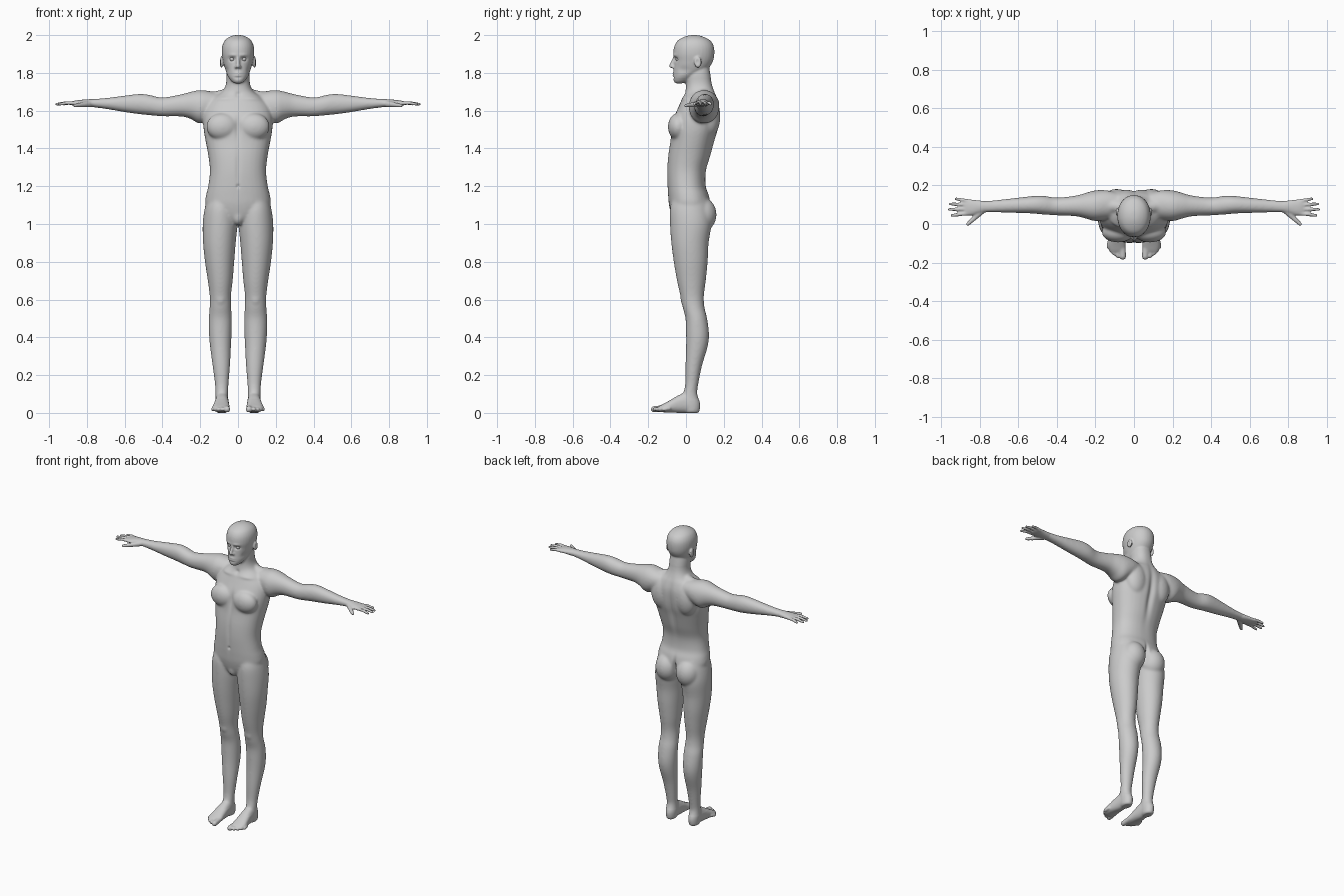
import bpy, bmesh, math
from mathutils import Vector, Matrix

bm = bmesh.new()


def spline(rows, steps=4):
    """Catmull-Rom interpolation through section rows."""
    out = []
    for i in range(len(rows) - 1):
        a, b, c, d = (rows[max(0, min(len(rows) - 1, i + k))] for k in (-1, 0, 1, 2))
        for s in range(steps):
            t = s / steps
            out.append([q + .5 * t * (r - p + t * (2 * p - 5 * q + 4 * r - e + t * (3 * (q - r) + e - p)))
                        for p, q, r, e in zip(a, b, c, d)])
    return out + [list(rows[-1])]


def loft(axis, rows, power=2.0, n=32):
    """Skin rows of (station, centre 1, centre 2, radius 1, radius 2) along an axis."""
    rings = []
    for t, c1, c2, r1, r2 in spline(rows):
        ring = []
        for k in range(n):
            a = 2 * math.pi * k / n
            u, w = math.cos(a), math.sin(a)
            u = c1 + r1 * math.copysign(abs(u) ** (2 / power), u)
            w = c2 + r2 * math.copysign(abs(w) ** (2 / power), w)
            ring.append(bm.verts.new({'x': (t, u, w), 'y': (u, t, w), 'z': (u, w, t)}[axis]))
        rings.append(ring)
    for p, q in zip(rings, rings[1:]):
        for k in range(n):
            bm.faces.new((p[k], p[(k + 1) % n], q[(k + 1) % n], q[k]))
    bm.faces.new(rings[0][::-1])
    bm.faces.new(rings[-1])


def front_back(rows):
    """Turn (z, front y, back y, half width) into loft rows centred on x = 0."""
    return [(z, 0, (f + b) / 2, w, (b - f) / 2) for z, f, b, w in rows]


def ball(c, r):
    bmesh.ops.create_uvsphere(bm, u_segments=24, v_segments=16, radius=1,
                              matrix=Matrix.Translation(c) @ Matrix.Diagonal((*r, 1)))


def capsule(p, q, r1, r2):
    p, q = Vector(p), Vector(q)
    m = Matrix.Translation((p + q) / 2) @ (q - p).to_track_quat('Z', 'Y').to_matrix().to_4x4()
    bmesh.ops.create_cone(bm, cap_ends=True, segments=20, radius1=r1, radius2=r2,
                          depth=(q - p).length, matrix=m)
    ball(p, (r1,) * 3)
    ball(q, (r2,) * 3)


# Leg
loft('z', [(1.14, .09, .02, .07, .09), (1.08, .094, .02, .083, .105), (1.0, .095, .025, .092, .11),
           (.9, .0985, .021, .0865, .099), (.8, .0975, .025, .0775, .09), (.7, .094, .0285, .066, .0765),
           (.62, .0935, .0325, .0565, .0625), (.56, .093, .04, .057, .058), (.5, .094, .0545, .061, .0575),
           (.42, .094, .061, .06, .061), (.35, .0925, .0575, .0555, .0575), (.25, .0885, .041, .0465, .044),
           (.15, .086, .03, .036, .035), (.1, .086, .0225, .034, .0375), (.05, .085, .0275, .035, .0475),
           (.012, .085, .03, .031, .042), (0, .085, .03, .024, .034)])
ball((.093, -.004, .605), (.03, .026, .042))

# Foot and toes
loft('y', [(.04, .085, .04, .033, .04), (0, .085, .053, .035, .053), (-.04, .086, .047, .038, .047),
           (-.08, .088, .036, .042, .034), (-.11, .089, .028, .046, .025), (-.135, .088, .022, .042, .018),
           (-.148, .088, .02, .034, .012)], 2.3)
for x0, y0, x1, y1, r in [(.06, -.125, .058, -.169, .017), (.083, -.125, .084, -.166, .0115),
                          (.101, -.115, .104, -.153, .011), (.116, -.105, .12, -.137, .0105),
                          (.128, -.09, .133, -.118, .0105)]:
    capsule((x0, y0, .024), (x1, y1, .019), r, r)

# Arm and palm
loft('x', [(.08, .10, 1.64, .06, .05), (.14, .10, 1.632, .075, .07), (.2, .095, 1.62, .08, .089),
           (.25, .095, 1.628, .067, .072), (.3, .094, 1.628, .054, .059), (.4, .091, 1.62, .046, .05),
           (.47, .098, 1.63, .049, .054), (.52, .1, 1.635, .046, .054), (.6, .097, 1.636, .04, .044),
           (.7, .093, 1.638, .033, .029), (.77, .09, 1.64, .03, .022), (.8, .089, 1.64, .033, .02),
           (.84, .086, 1.64, .041, .0165), (.87, .087, 1.639, .043, .013), (.885, .087, 1.638, .036, .008)], 2.1)

# Fingers and thumb
for x0, y0, x1, y1 in [(.86, .055, .946, .045), (.865, .077, .96, .076),
                       (.86, .099, .954, .104), (.855, .118, .925, .131)]:
    mid = ((x0 + x1) / 2, (y0 + y1) / 2, 1.641)
    capsule((x0, y0, 1.639), mid, .0105, .0095)
    capsule(mid, (x1, y1, 1.634), .0095, .008)
capsule((.79, .068, 1.635), (.835, .025, 1.63), .017, .0125)
capsule((.835, .025, 1.63), (.864, -.001, 1.627), .0125, .0095)

# Paired muscle masses: chest, shoulder blade, trapezius, buttock
ball((.083, -.042, 1.515), (.085, .054, .072))
ball((.09, .125, 1.57), (.075, .057, .11))
capsule((.03, .085, 1.69), (.17, .1, 1.655), .034, .036)
ball((.077, .083, 1.05), (.078, .079, .092))

# Ear and nostril
ball((.088, .063, 1.856), (.0095, .02, .03))
ball((.011, -.068, 1.831), (.008, .01, .008))

# Mirror all paired parts
copy = bmesh.ops.duplicate(bm, geom=bm.verts[:] + bm.edges[:] + bm.faces[:])
for g in copy['geom']:
    if isinstance(g, bmesh.types.BMVert):
        g.co.x *= -1

# Torso and neck
loft('z', front_back([(1.0, -.05, .06, .06), (1.04, -.075, .12, .13), (1.1, -.09, .13, .172),
                      (1.15, -.095, .122, .17), (1.2, -.098, .105, .158), (1.28, -.1, .106, .149),
                      (1.36, -.095, .13, .157), (1.44, -.083, .152, .172), (1.5, -.078, .17, .182),
                      (1.56, -.066, .178, .184), (1.62, -.04, .178, .172), (1.67, -.018, .165, .13),
                      (1.7, -.004, .152, .085), (1.74, 0, .138, .064), (1.8, 0, .128, .06),
                      (1.85, .02, .12, .05)]), 2.25)
ball((0, -.042, 1.04), (.034, .038, .048))

# Head
loft('z', front_back([(1.744, -.058, -.02, .02), (1.758, -.067, .02, .038), (1.79, -.067, .07, .058),
                      (1.82, -.065, .115, .069), (1.86, -.063, .142, .079), (1.9, -.067, .15, .086),
                      (1.94, -.062, .147, .084), (1.97, -.045, .13, .071), (1.988, -.016, .1, .05),
                      (1.998, .015, .07, .025), (2.0, .035, .05, .008)]), 2.1)
capsule((0, -.06, 1.884), (0, -.079, 1.836), .008, .011)

bmesh.ops.recalc_face_normals(bm, faces=bm.faces)
mesh = bpy.data.meshes.new("body")
bm.to_mesh(mesh)
bm.free()
body = bpy.data.objects.new("body", mesh)
bpy.context.collection.objects.link(body)

# Fuse the parts into one skin
rem = body.modifiers.new("fuse", 'REMESH')
rem.mode = 'VOXEL'
rem.voxel_size = .005
skin = bpy.data.meshes.new_from_object(body.evaluated_get(bpy.context.evaluated_depsgraph_get()))
body.modifiers.clear()

# Smooth the body strongly; head, hands and feet lightly
bm = bmesh.new()
bm.from_mesh(skin)


def is_fine(c):
    return abs(c.x) > .78 or c.z < .07 or (c.z > 1.77 and abs(c.x) < .2)


rough = [v for v in bm.verts if not is_fine(v.co)]
for i in range(16):
    bmesh.ops.smooth_vert(bm, verts=bm.verts if i < 3 else rough, factor=.5,
                          use_axis_x=True, use_axis_y=True, use_axis_z=True)

# Soft sculpting: (centre, falloff radii, push), mirrored across x
strokes = [
    ((.031, -.065, 1.873), (.019, .03, .011), (0, .013, 0)),      # eye socket
    ((.03, -.065, 1.894), (.022, .03, .008), (0, -.004, 0)),      # brow
    ((.066, -.02, 1.815), (.02, .04, .02), (-.005, 0, 0)),        # cheek hollow
    ((0, -.068, 1.792), (.02, .02, .011), (0, -.006, 0)),         # lips
    ((0, -.072, 1.792), (.022, .02, .003), (0, .005, 0)),         # mouth line
    ((0, -.068, 1.775), (.02, .02, .006), (0, .004, 0)),          # chin crease
    ((.097, .06, 1.858), (.01, .009, .015), (-.006, 0, 0)),       # ear hollow
    ((0, .17, 1.47), (.02, .06, .17), (0, -.014, 0)),             # spine
    ((0, -.09, 1.51), (.014, .05, .06), (0, .01, 0)),             # breastbone
    ((0, -.1, 1.3), (.012, .04, .11), (0, .005, 0)),              # abdomen line
    ((0, -.1, 1.2), (.008, .03, .009), (0, .007, 0)),             # navel
    ((0, .15, 1.06), (.011, .06, .06), (0, -.03, 0)),             # buttock cleft
    ((.09, -.01, 1.665), (.06, .04, .012), (0, -.006, 0)),        # collarbone
    ((.0, -.02, 1.685), (.015, .03, .014), (0, .008, 0)),         # throat notch
]
for c, r, push in strokes:
    for v in bm.verts:
        dz = (v.co.z - c[2]) / r[2]
        if abs(dz) > 2.4:
            continue
        d = dz * dz + ((abs(v.co.x) - c[0]) / r[0]) ** 2 + ((v.co.y - c[1]) / r[1]) ** 2
        if d < 6:
            w = math.exp(-d)
            side = 1 if v.co.x >= 0 else -1
            v.co += Vector((push[0] * side, push[1], push[2])) * w
for f in bm.faces:
    f.smooth = True
bm.to_mesh(skin)
bm.free()
body.data = skin
skin.name = "body"

# Eyes
for side, name in ((1, "left_eye"), (-1, "right_eye")):
    bpy.ops.mesh.primitive_uv_sphere_add(segments=20, ring_count=12, radius=.0125,
                                         location=(side * .031, -.042, 1.873))
    bpy.context.object.name = name
    bpy.ops.object.shade_smooth()
